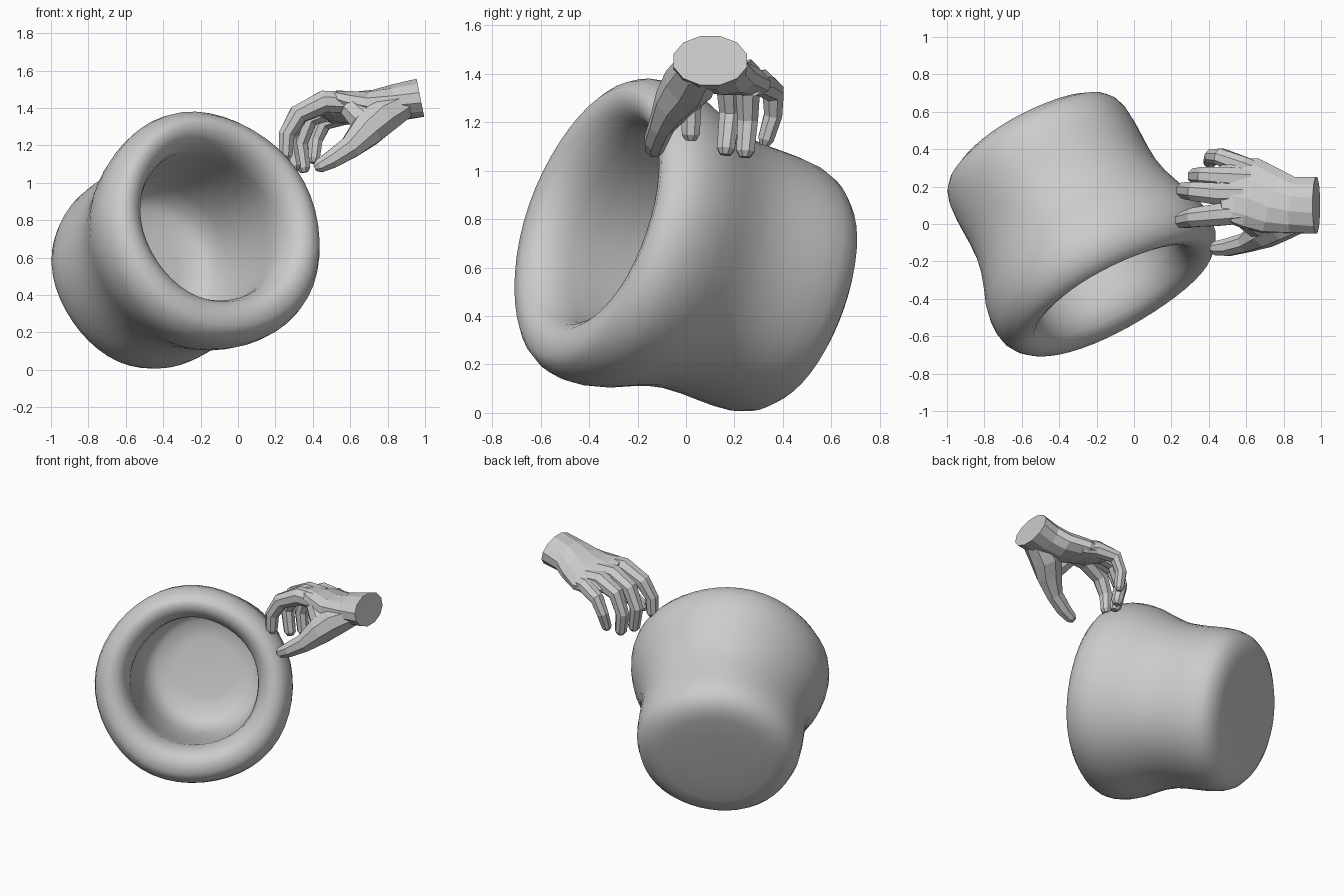
import bpy, math
from mathutils import Vector

if "Cube" in bpy.data.objects:
    bpy.data.objects.remove(bpy.data.objects["Cube"])

def make_object(name, verts, faces):
    mesh = bpy.data.meshes.new(name)
    mesh.from_pydata(verts, [], faces)
    mesh.validate()
    ob = bpy.data.objects.new(name, mesh)
    bpy.context.collection.objects.link(ob)
    return ob

def bridge(rings, n):
    return [(r*n + i, r*n + (i+1) % n, (r+1)*n + (i+1) % n, (r+1)*n + i)
            for r in range(rings-1) for i in range(n)]

def tube(name, pts, n=8, roll=0.0):
    """Loft of oval sections (x, y, z, side radius, thickness radius)."""
    centres = [Vector(p[:3]) for p in pts]
    verts = []
    for k, p in enumerate(pts):
        t = (centres[min(k+1, len(pts)-1)] - centres[max(k-1, 0)]).normalized()
        ref = Vector((0, 1, -roll * k / (len(pts)-1)))
        side = (ref - t * ref.dot(t)).normalized()
        up = t.cross(side)
        for i in range(n):
            a = 2*math.pi*(i+.5)/n
            verts.append(centres[k] + side*p[3]*math.cos(a) + up*p[4]*math.sin(a))
    m = len(pts)
    faces = bridge(m, n) + [tuple(range(n-1, -1, -1)), tuple(range((m-1)*n, m*n))]
    return make_object(name, verts, faces)

# Tilted clay pot: profile of (radius, distance from base), revolved around its axis
axis = Vector((.46, -.84, .30)).normalized()
base = Vector((-.56, .455, .485))
side = axis.cross(Vector((0, 0, 1))).normalized()
up = side.cross(axis)
profile = [(.2, -.025), (.36, -.02), (.43, -.01), (.485, .02), (.518, .06), (.537, .12),
           (.543, .2), (.543, .28), (.542, .36), (.547, .45), (.565, .54), (.595, .63), (.63, .72),
           (.648, .8), (.652, .87), (.642, .93), (.615, .98), (.58, 1.012), (.535, 1.02),
           (.49, 1.005), (.455, .97), (.43, .91), (.422, .85), (.425, .75),
           (.43, .6), (.425, .45), (.41, .32), (.38, .22), (.32, .165), (.2, .15)]
N = 48
verts = []
for k, (r, t) in enumerate(profile):
    lift = up * (.022 if k > 17 else 0)      # lower lip is a little thicker
    for i in range(N):
        a = 2*math.pi*i/N
        lump = 1 + .006*math.sin(3*a + 4*t) + .006*math.sin(5*a + 1)
        d = side*math.cos(a) + up*math.sin(a)
        verts.append(base + axis*t + d*r*lump + lift)
M = len(profile)
pot = make_object("clay_pot", verts, bridge(M, N) +
                  [tuple(range(N-1, -1, -1)), tuple(range((M-1)*N, M*N))])
bpy.context.view_layer.objects.active = pot
pot.select_set(True)
bpy.ops.object.shade_smooth_by_angle(angle=math.radians(50))

# Palm and wrist
palm = tube("palm", [(.975, .10, 1.455, .157, .107), (.85, .10, 1.43, .155, .1),
                     (.74, .12, 1.405, .18, .09), (.62, .165, 1.40, .2, .078),
                     (.52, .17, 1.405, .185, .068), (.45, .16, 1.415, .14, .045)], 12, .45)

# Fingers: knuckle, middle joint, end joint, tip
fingers = {
    "index_finger": [(.58, .06, 1.43), (.46, .05, 1.435), (.32, .035, 1.365), (.26, .02, 1.26), (.255, .02, 1.15)],
    "middle_finger": [(.58, .16, 1.42), (.46, .16, 1.425), (.325, .175, 1.365), (.27, .18, 1.24), (.30, .165, 1.09)],
    "ring_finger": [(.62, .24, 1.39), (.51, .245, 1.40), (.38, .255, 1.345), (.33, .255, 1.21), (.35, .245, 1.08)],
    "little_finger": [(.68, .27, 1.36), (.58, .31, 1.365), (.46, .36, 1.325), (.415, .36, 1.23), (.405, .33, 1.13)],
}
for name, path in fingers.items():
    s = .88 if name == "little_finger" else 1
    radii = [.062, .064, .055, .046, .04]
    pts = [(*p, r*s, r*s) for p, r in zip(path, radii)]
    tip = Vector(path[-1]) + (Vector(path[-1]) - Vector(path[-2])).normalized()*.025
    tube(name, pts + [(*tip, .023*s, .023*s)])

# Thumb with its fleshy root, and the web joining it to the index finger
tube("thumb", [(.88, .05, 1.42, .10, .085), (.77, .01, 1.355, .11, .105), (.69, -.05, 1.28, .085, .095),
               (.60, -.10, 1.19, .055, .065), (.50, -.125, 1.125, .05, .052),
               (.435, -.13, 1.09, .04, .04), (.41, -.13, 1.08, .02, .02)])
tube("thumb_web", [(.71, -.04, 1.28, .06, .08), (.67, -.02, 1.34, .06, .08), (.60, .03, 1.41, .06, .065)])
